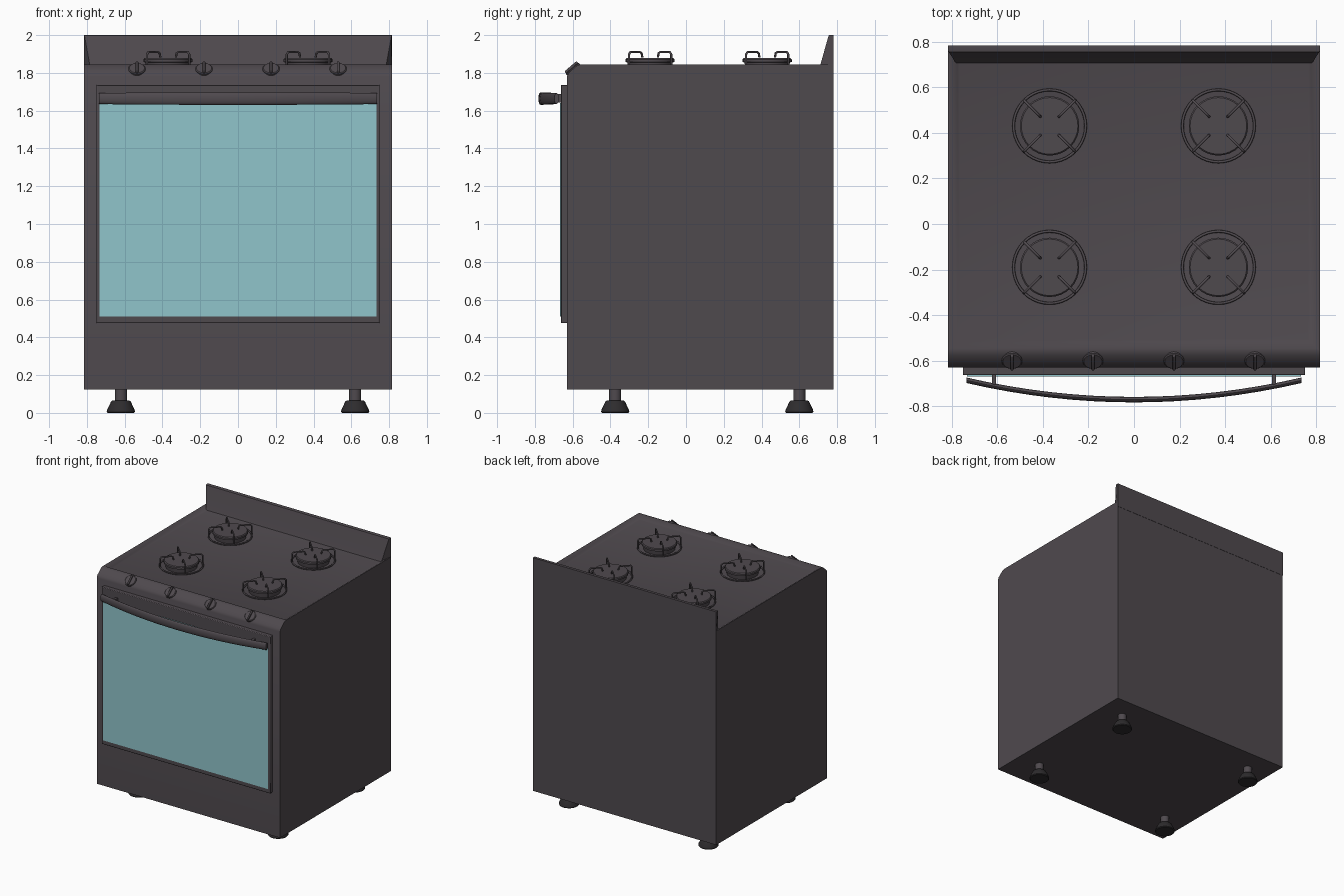
import bpy, bmesh, math
from mathutils import Vector, Matrix

if "Cube" in bpy.data.objects:
    bpy.data.objects.remove(bpy.data.objects["Cube"])


def material(name, rgb):
    m = bpy.data.materials.new(name)
    m.diffuse_color = (*rgb, 1)
    m.use_nodes = True
    m.node_tree.nodes["Principled BSDF"].inputs["Base Color"].default_value = m.diffuse_color
    return m


STEEL = material("dark_steel", (0.078, 0.067, 0.076))
GLASS = material("teal_glass", (0.28, 0.56, 0.60))
RUBBER = material("black_rubber", (0.027, 0.025, 0.027))


def finish(name, bm, mat, bevel=0, smooth=True):
    bmesh.ops.recalc_face_normals(bm, faces=bm.faces[:])
    me = bpy.data.meshes.new(name)
    bm.to_mesh(me)
    bm.free()
    me.materials.append(mat)
    ob = bpy.data.objects.new(name, me)
    bpy.context.collection.objects.link(ob)
    if bevel:
        b = ob.modifiers.new("bevel", 'BEVEL')
        b.width, b.segments = bevel, 2
    if smooth:
        bpy.context.view_layer.objects.active = ob
        ob.select_set(True)
        bpy.ops.object.shade_smooth_by_angle(angle=math.radians(35))
        ob.select_set(False)
    return ob


def loft(rings):
    """Capped surface through a list of equally long point rings."""
    bm = bmesh.new()
    vs = [[bm.verts.new(p) for p in r] for r in rings]
    n = len(vs[0])
    for a, b in zip(vs, vs[1:]):
        for i in range(n):
            bm.faces.new((a[i], a[(i + 1) % n], b[(i + 1) % n], b[i]))
    bm.faces.new(vs[0])
    bm.faces.new(vs[-1])
    return bm


def box(name, x, y, z, mat, bevel=0):
    return finish(name, loft([[(x[0], y[i], z[j]) for i, j in ((0, 0), (1, 0), (1, 1), (0, 1))],
                              [(x[1], y[i], z[j]) for i, j in ((0, 0), (1, 0), (1, 1), (0, 1))]]),
                  mat, bevel)


def turned(profile, cx, cy, n=32):
    """Solid of revolution from (radius, z) pairs."""
    return loft([[(cx + r * math.cos(math.tau * i / n), cy + r * math.sin(math.tau * i / n), z)
                  for i in range(n)] for r, z in profile])


def wire(name, pts, radius, closed=False):
    cu = bpy.data.curves.new(name, 'CURVE')
    cu.dimensions = '3D'
    cu.bevel_depth, cu.bevel_resolution, cu.use_fill_caps = radius, 2, True
    s = cu.splines.new('POLY')
    s.points.add(len(pts) - 1)
    for p, c in zip(s.points, pts):
        p.co = (*c, 1)
    s.use_cyclic_u = closed
    cu.materials.append(STEEL)
    ob = bpy.data.objects.new(name, cu)
    bpy.context.collection.objects.link(ob)


# Oven body: side profile across the width, with a recessed hob on top
side = [(-0.63, 0.125), (0.78, 0.125), (0.78, 1.845), (-0.555, 1.845),
        (-0.575, 1.84), (-0.622, 1.80), (-0.63, 1.78)]
bm = loft([[(x, y, z) for y, z in side] for x in (-0.815, 0.815)])
bmesh.ops.recalc_face_normals(bm, faces=bm.faces[:])
top = [f for f in bm.faces if all(abs(v.co.z - 1.845) < 1e-4 for v in f.verts)]
bmesh.ops.inset_region(bm, faces=top, thickness=0.012)
bmesh.ops.inset_region(bm, faces=top, thickness=0.045, depth=-0.018)
bmesh.ops.inset_region(bm, faces=top, thickness=0.015, depth=-0.004)
finish("oven_body", bm, STEEL)

# Backsplash: sloped wedge with tapered lower front corners
wedge = [(0.705, 1.825, 0.78), (0.712, 1.845, 0.785), (0.755, 1.998, 0.813),
         (0.76, 2.0, 0.815), (0.782, 2.0, 0.815), (0.782, 1.80, 0.815), (0.76, 1.80, 0.81)]
finish("backsplash", loft([[(s * w, y, z) for y, z, w in wedge] for s in (-1, 1)]), STEEL)

# Door, window and its frame lip
box("oven_door", (-0.75, 0.75), (-0.663, -0.625), (0.475, 1.737), STEEL, 0.005)
box("door_window", (-0.733, 0.733), (-0.668, -0.660), (0.51, 1.64), GLASS)

# Bowed door handle with an oval section
rings = []
for k in range(17):
    x = -0.735 + 1.47 * k / 16
    cy = -0.77 + 0.085 * (x / 0.735) ** 2
    h = 0.033 - 0.004 * abs(x / 0.735) ** 3
    rings.append([(x, cy + 0.012 * math.cos(math.tau * i / 16), 1.664 + h * math.sin(math.tau * i / 16))
                  for i in range(16)])
finish("door_handle", loft(rings), STEEL)
for s in (-1, 1):
    c = s * 0.613
    box("handle_mount", (c - 0.009, c + 0.009), (-0.71, -0.655), (1.642, 1.688), STEEL)

# Control knobs on the sloped panel
tilt = Matrix.Translation((0, -0.5985, 1.82)) @ Matrix.Rotation(math.atan2(0.04, 0.047), 4, 'X')
for i in range(4):
    x = -0.535 + 0.355 * i
    place = Matrix.Translation((x, 0, 0)) @ tilt
    bm = turned([(0.045, -0.01), (0.045, 0.004), (0.04, 0.008)], 0, 0)
    bm.transform(place)
    finish("knob", bm, STEEL)
    grip = box("knob_grip", (-0.007, 0.007), (-0.042, 0.042), (0, 0.02), STEEL, 0.004)
    grip.matrix_world = place

# Burners with pan supports
for cx in (-0.37, 0.37):
    for cy in (-0.19, 0.43):
        finish("burner", turned([(0.115, 1.82), (0.12, 1.855), (0.13, 1.858), (0.13, 1.872),
                                 (0.124, 1.878)], cx, cy), STEEL)
        wire("grate_ring", [(cx + 0.158 * math.cos(math.tau * i / 40),
                             cy + 0.158 * math.sin(math.tau * i / 40), 1.832) for i in range(40)],
             0.006, True)
        for q in range(4):
            a = math.pi / 4 + q * math.pi / 2
            arm = [(0.158, 1.83), (0.158, 1.898), (0.148, 1.91), (0.075, 1.91), (0.064, 1.905), (0.058, 1.882)]
            wire("grate_arm", [(cx + r * math.cos(a), cy + r * math.sin(a), z) for r, z in arm], 0.006)

# Feet: steel stem on a flared rubber pad
for x in (-0.62, 0.62):
    for y in (-0.375, 0.60):
        finish("foot_stem", turned([(0.032, 0.05), (0.032, 0.13)], x, y, 20), STEEL)
        finish("foot_pad", turned([(0.070, 0.0), (0.075, 0.006), (0.072, 0.018), (0.052, 0.06),
                                   (0.046, 0.065)], x, y, 24), RUBBER)
